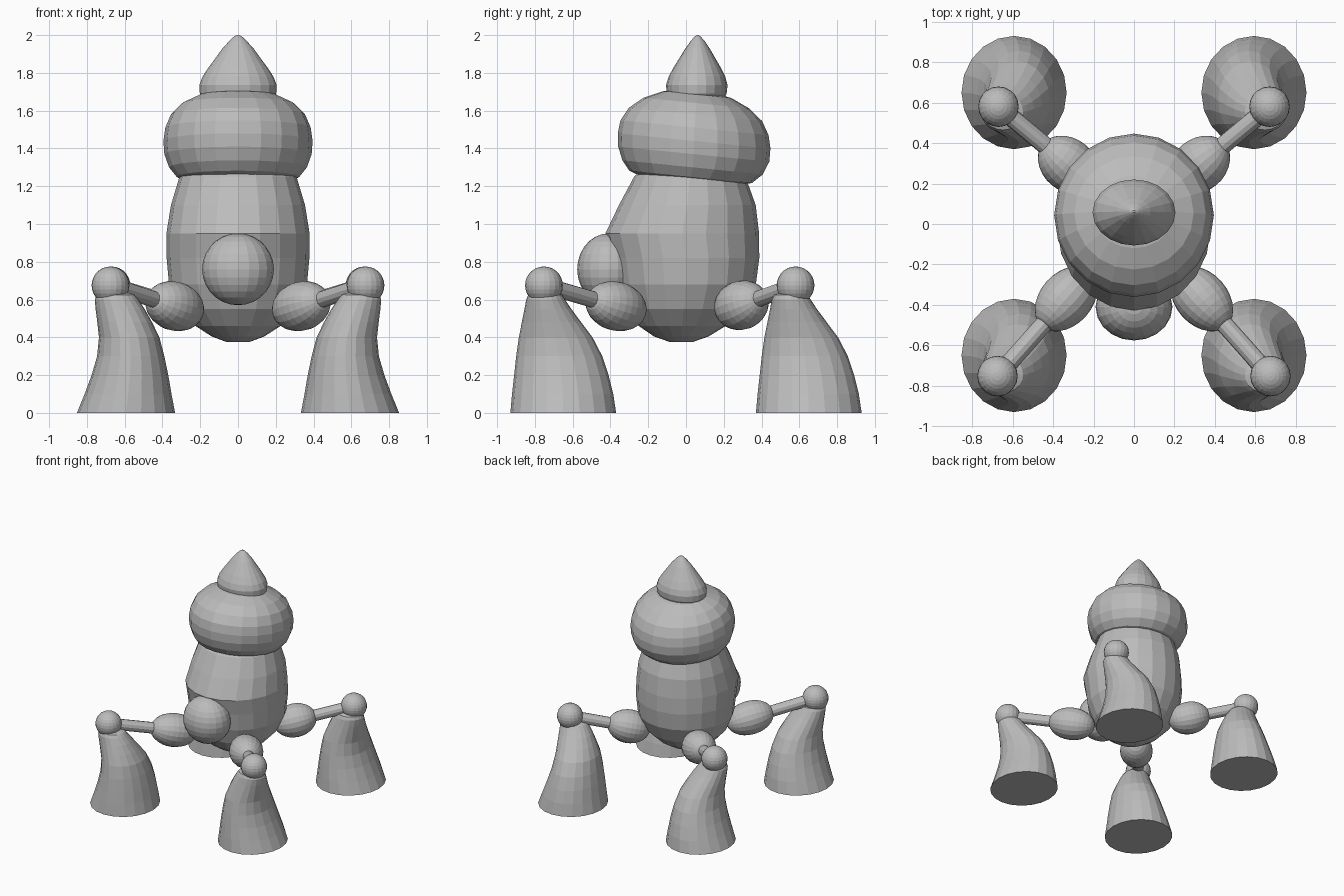
import bpy, bmesh, math
from mathutils import Vector

grey = bpy.data.materials.new("plain grey")
grey.diffuse_color = (0.5, 0.5, 0.5, 1)
SIDES = 20


def finish(bm, name):
    bmesh.ops.recalc_face_normals(bm, faces=bm.faces)
    mesh = bpy.data.meshes.new(name)
    bm.to_mesh(mesh)
    bm.free()
    mesh.materials.append(grey)
    obj = bpy.data.objects.new(name, mesh)
    bpy.context.collection.objects.link(obj)
    return obj


def loft(name, sections, tilt=0, mirror=1, shift=0):
    """Skin elliptical sections (z, centre x, centre y, radius x, radius y)."""
    bm = bmesh.new()
    rings = []
    for z, cx, cy, rx, ry in sections:
        ring = []
        for i in range(SIDES):
            a = math.tau * i / SIDES
            x, y = rx * math.cos(a), ry * math.sin(a)
            ring.append(bm.verts.new((mirror * (cx + x), cy + y + shift, z + tilt * y)))
        rings.append(ring)
    for low, high in zip(rings, rings[1:]):
        for i in range(SIDES):
            j = (i + 1) % SIDES
            bm.faces.new((low[i], low[j], high[j], high[i]))
    bm.faces.new(rings[0])
    bm.faces.new(rings[-1])
    return finish(bm, name)


def ball(name, centre, radii, axis=(0, 0, 1)):
    """Ellipsoid whose third radius lies along the axis."""
    bm = bmesh.new()
    bmesh.ops.create_uvsphere(bm, u_segments=SIDES, v_segments=14, radius=1)
    obj = finish(bm, name)
    obj.scale = radii
    obj.rotation_euler = Vector(axis).to_track_quat('Z', 'Y').to_euler()
    obj.location = centre
    return obj


def rod(name, start, end, radius):
    start, end = Vector(start), Vector(end)
    bm = bmesh.new()
    bmesh.ops.create_cone(bm, cap_ends=True, segments=12, radius1=radius,
                          radius2=radius, depth=(end - start).length)
    obj = finish(bm, name)
    obj.rotation_euler = (end - start).to_track_quat('Z', 'Y').to_euler()
    obj.location = (start + end) / 2


# Egg-shaped body with a forward belly
loft("body", [
    (0.375, 0, -0.025, 0.06, 0.06), (0.405, 0, -0.025, 0.14, 0.145),
    (0.46, 0, -0.02, 0.225, 0.23), (0.55, 0, -0.01, 0.31, 0.315),
    (0.68, 0, 0, 0.365, 0.37), (0.82, 0, -0.002, 0.378, 0.39),
    (0.95, 0, -0.02, 0.379, 0.407), (1.10, 0, 0.007, 0.355, 0.362),
    (1.25, 0, 0.02, 0.31, 0.295), (1.36, 0, 0.03, 0.2, 0.2)])

# Wide tilted head
loft("head", [
    (1.235, 0, 0.02, 0.28, 0.28), (1.25, 0, 0.025, 0.325, 0.325),
    (1.30, 0, 0.035, 0.365, 0.372), (1.37, 0, 0.041, 0.39, 0.4),
    (1.44, 0, 0.043, 0.395, 0.404), (1.51, 0, 0.045, 0.385, 0.392),
    (1.58, 0, 0.05, 0.355, 0.353), (1.64, 0, 0.055, 0.295, 0.28),
    (1.685, 0, 0.06, 0.2, 0.18), (1.70, 0, 0.06, 0.1, 0.1)], tilt=-0.1)

# Pointed topknot
loft("topknot", [
    (1.65, 0, 0.057, 0.175, 0.14), (1.69, 0, 0.057, 0.202, 0.158),
    (1.735, 0, 0.057, 0.205, 0.163), (1.78, 0, 0.058, 0.188, 0.15),
    (1.83, 0, 0.059, 0.155, 0.124), (1.88, 0, 0.06, 0.118, 0.094),
    (1.93, 0, 0.061, 0.082, 0.064), (1.97, 0, 0.062, 0.045, 0.036),
    (1.99, 0, 0.062, 0.024, 0.018), (2.0, 0, 0.062, 0.008, 0.006)])

ball("nose", (0, -0.41, 0.76), (0.19, 0.166, 0.19))

# Four legs: hip, rod, knee and flared foot
foot = [
    (0, 0.593, -0.65, 0.26, 0.28), (0.1, 0.582, -0.653, 0.23, 0.268),
    (0.2, 0.572, -0.66, 0.203, 0.25), (0.3, 0.568, -0.671, 0.178, 0.228),
    (0.4, 0.576, -0.69, 0.16, 0.195), (0.48, 0.6, -0.712, 0.145, 0.157),
    (0.55, 0.624, -0.731, 0.13, 0.124), (0.6, 0.643, -0.743, 0.115, 0.103),
    (0.625, 0.648, -0.745, 0.1, 0.09), (0.64, 0.65, -0.745, 0.06, 0.05)]
legs = {"front": ((0.335, -0.37, 0.565), (0.675, -0.752, 0.675), 0, 0.185),
        "back": ((0.325, 0.293, 0.57), (0.67, 0.58, 0.675), 1.3, 0.165)}
for end, (hip, knee, shift, length) in legs.items():
    for side, s in (("right", 1), ("left", -1)):
        h, k = (Vector((s * p[0], p[1], p[2])) for p in (hip, knee))
        label = f"{end}_{side}"
        ball(label + "_hip", h, (0.13, 0.13, length), k - h)
        rod(label + "_rod", h, k, 0.044)
        ball(label + "_knee", k, (0.1, 0.1, 0.1))
        loft(label + "_foot", foot, mirror=s, shift=shift)
